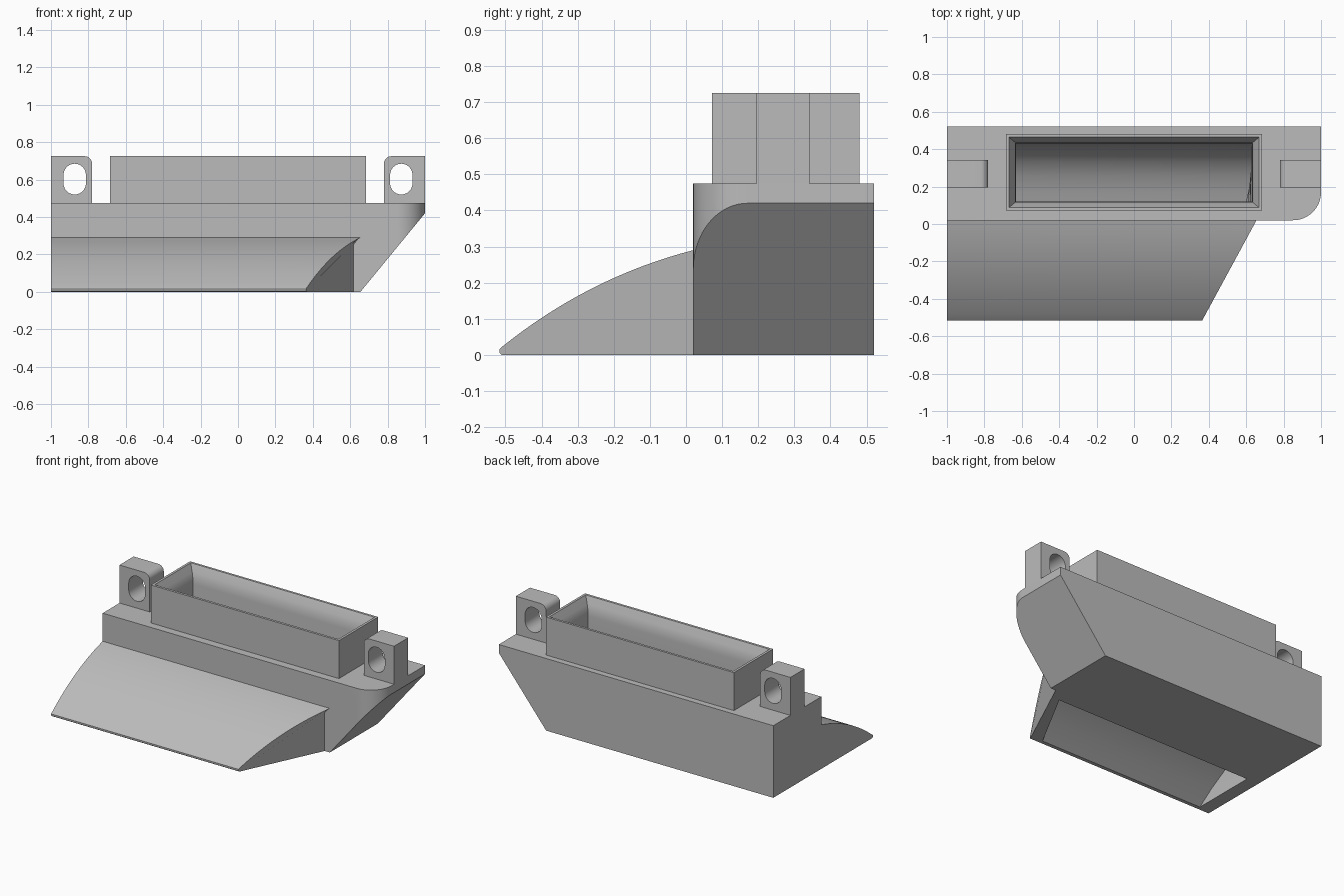
import bpy, bmesh, math
from mathutils import Vector

if "Cube" in bpy.data.objects:
    bpy.data.objects.remove(bpy.data.objects["Cube"])

grey = bpy.data.materials.new("light grey")
grey.diffuse_color = (0.5, 0.5, 0.5, 1)
grey.use_nodes = True
grey.node_tree.nodes["Principled BSDF"].inputs["Base Color"].default_value = grey.diffuse_color


def finish(name, bm):
    bmesh.ops.recalc_face_normals(bm, faces=bm.faces)
    me = bpy.data.meshes.new(name)
    bm.to_mesh(me)
    bm.free()
    ob = bpy.data.objects.new(name, me)
    bpy.context.collection.objects.link(ob)
    me.materials.append(grey)
    return ob


def prism(pts, offset):
    """Extrude a closed 3D outline along offset."""
    bm = bmesh.new()
    f = bm.faces.new([bm.verts.new(p) for p in pts])
    r = bmesh.ops.extrude_face_region(bm, geom=[f])
    vs = [g for g in r["geom"] if isinstance(g, bmesh.types.BMVert)]
    bmesh.ops.translate(bm, verts=vs, vec=offset)
    return bm


def arc(cx, cy, r, a0, a1, n=12):
    return [(cx + r * math.cos(math.radians(a0 + (a1 - a0) * i / n)),
             cy + r * math.sin(math.radians(a0 + (a1 - a0) * i / n))) for i in range(n + 1)]


def boolean(ob, other, op):
    other.hide_render = True
    m = ob.modifiers.new(op.lower(), 'BOOLEAN')
    m.operation, m.solver, m.object = op, 'EXACT', other
    bpy.context.view_layer.objects.active = ob
    bpy.ops.object.modifier_apply(modifier=m.name)
    bpy.data.objects.remove(other)


def smooth(ob):
    bpy.ops.object.select_all(action='DESELECT')
    ob.select_set(True)
    bpy.context.view_layer.objects.active = ob
    bpy.ops.object.shade_smooth_by_angle(angle=math.radians(25))


# Main block: rounded front right corner, sloped right end
plan = [(-1, 0.52), (-1, 0.02)] + arc(0.85, 0.17, 0.15, -90, 0, 16) + [(1, 0.52)]
bm = prism([(x, y, 0) for x, y in plan], (0, 0, 0.475))
bmesh.ops.bisect_plane(bm, geom=bm.verts[:] + bm.edges[:] + bm.faces[:],
                       plane_co=(0.655, 0, 0), plane_no=Vector((0.42, 0, -0.345)),
                       clear_outer=True)
bmesh.ops.holes_fill(bm, edges=[e for e in bm.edges if e.is_boundary])
body = finish("nozzle_body", bm)

# Front hood: curved top, obliquely cut right end
curve = []
for i in range(17):
    t = i / 16
    p0, p1, p2 = (-0.51, 0.022), (-0.27, 0.215), (0.02, 0.29)
    curve.append(tuple((1 - t) ** 2 * a + 2 * t * (1 - t) * b + t * t * c
                       for a, b, c in zip(p0, p1, p2)))
profile = [(0.1, 0), (-0.51, 0), (-0.516, 0.005), (-0.516, 0.016)] + curve + [(0.1, 0.29)]
bm = prism([(-1, y, z) for y, z in profile], (1.655, 0, 0))
for v in bm.verts:
    if v.co.x > 0:
        v.co.x -= max(0, 0.02 - v.co.y) * 0.542
hood = finish("hood", bm)
boolean(body, hood, 'UNION')

# Socket collar on top
bm = prism([(-0.685, 0.072, 0.45), (0.685, 0.072, 0.45), (0.685, 0.48, 0.45),
            (-0.685, 0.48, 0.45)], (0, 0, 0.275))
boolean(body, finish("collar", bm), 'UNION')

# Air duct: flared mouth, bend, wide outlet under the hood
# (front y, front z, back y, back z, left x, right x limit)
sections = [
    (0.082, 0.74, 0.472, 0.74, -0.676, 0.676),
    (0.092, 0.715, 0.46, 0.715, -0.664, 0.664),
    (0.107, 0.68, 0.444, 0.68, -0.645, 0.645),
    (0.117, 0.65, 0.434, 0.65, -0.633, 0.633),
    (0.12, 0.61, 0.43, 0.61, -0.63, 0.63),
    (0.12, 0.43, 0.43, 0.43, -0.63, 0.63),
    (0.118, 0.37, 0.422, 0.33, -0.65, 0.63),
    (0.11, 0.33, 0.39, 0.24, -0.69, 0.63),
    (0.09, 0.295, 0.335, 0.17, -0.74, 0.63),
    (0.05, 0.268, 0.26, 0.115, -0.79, 0.63),
    (-0.03, 0.243, 0.17, 0.075, -0.84, 0.63),
    (-0.14, 0.205, 0.08, 0.045, -0.89, 0.63),
    (-0.26, 0.148, 0.02, 0.025, -0.913, 0.63),
    (-0.38, 0.077, -0.03, 0.01, -0.913, 0.63),
    (-0.486, 0.0, -0.055, 0.0, -0.913, 0.63),
    (-0.5, -0.012, -0.075, -0.012, -0.913, 0.63),
]
bm = bmesh.new()
rings = []
for i, (fy, fz, by, bz, xl, xr) in enumerate(sections):
    def right(y):
        return xr if i < 6 else min(xr, 0.557 + 0.542 * y)
    rings.append([bm.verts.new(p) for p in
                  ((xl, fy, fz), (right(fy), fy, fz), (right(by), by, bz), (xl, by, bz))])
for a, b in zip(rings, rings[1:]):
    for k in range(4):
        j = (k + 1) % 4
        bm.faces.new((a[k], a[j], b[j], b[k]))
bm.faces.new(rings[0])
bm.faces.new(rings[-1])
bmesh.ops.triangulate(bm, faces=bm.faces)
boolean(body, finish("duct_cutter", bm), 'DIFFERENCE')
smooth(body)

# Mounting lugs with slotted holes
for side, name in ((-1, "left_lug"), (1, "right_lug")):
    outline = [(1, 0.475), (1, 0.725)] + arc(0.82, 0.685, 0.04, 90, 180, 8) + [(0.78, 0.475)]
    lug = finish(name, prism([(side * x, 0.195, z) for x, z in outline], (0, 0.147, 0)))
    slot = arc(0.873, 0.625, 0.06, 0, 180) + arc(0.873, 0.58, 0.06, 180, 360)
    boolean(lug, finish("slot_cutter",
                        prism([(side * x, 0.1, z) for x, z in slot], (0, 0.4, 0))), 'DIFFERENCE')
    smooth(lug)
